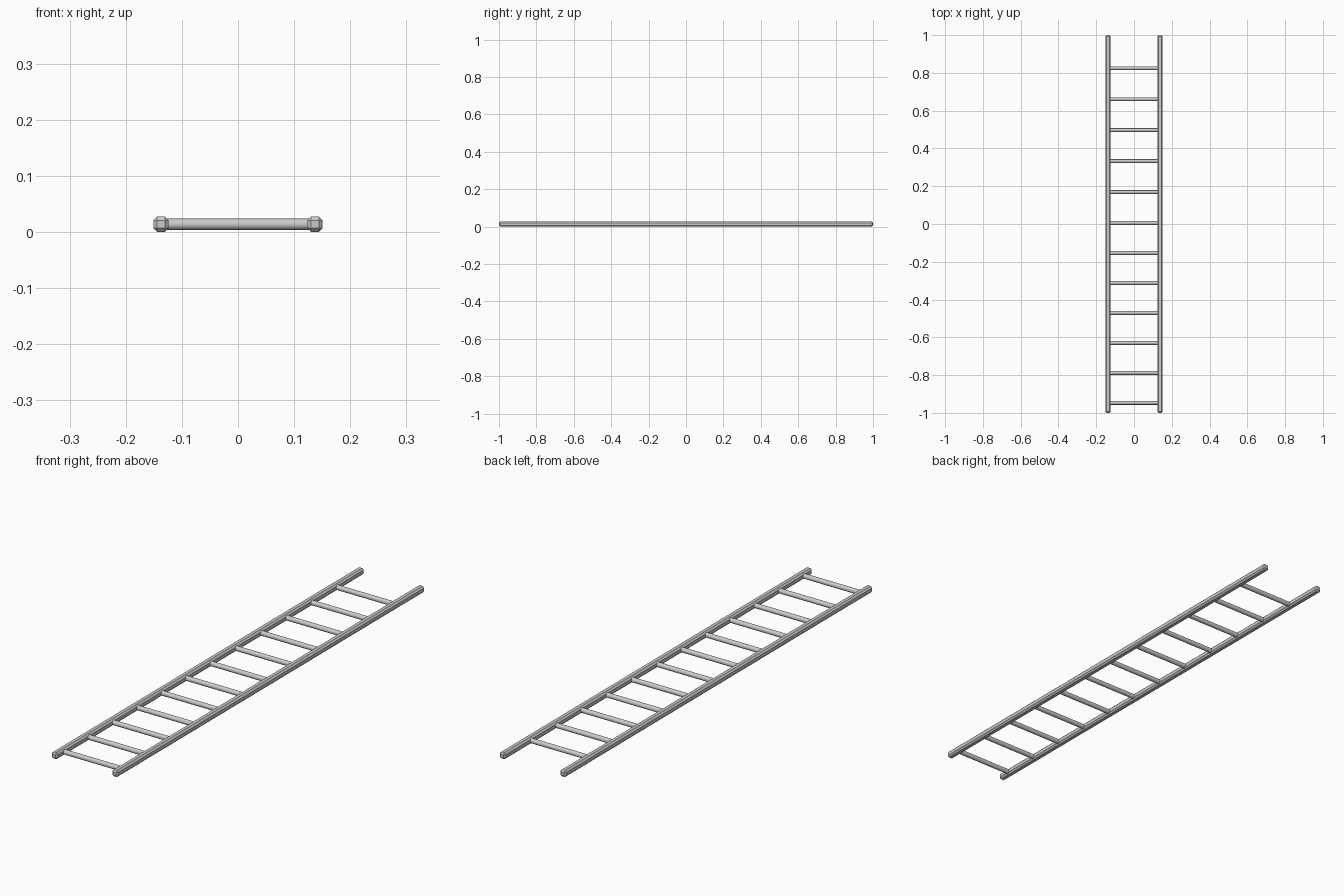
import bpy
import math

if "Cube" in bpy.data.objects:
    bpy.data.objects.remove(bpy.data.objects["Cube"])

RAIL = 0.027      # rail thickness
MID_Z = RAIL / 2
RAIL_X = 0.1375   # rail centre offset


def add_rail(name, x):
    # Long square bar with chamfered edges
    bpy.ops.mesh.primitive_cube_add(size=1, location=(x, 0, MID_Z))
    rail = bpy.context.object
    rail.name = name
    rail.scale = (RAIL, 2.0, RAIL)
    bpy.ops.object.transform_apply(location=False, rotation=False, scale=True)
    bevel = rail.modifiers.new("chamfer", 'BEVEL')
    bevel.width = 0.0065
    bevel.segments = 1


def add_rung(name, y):
    # Round bar running between the rails
    bpy.ops.mesh.primitive_cylinder_add(
        vertices=16, radius=0.010, depth=2 * RAIL_X,
        location=(0, y, MID_Z), rotation=(0, math.pi / 2, 0))
    bpy.context.object.name = name
    bpy.ops.object.shade_smooth_by_angle(angle=math.radians(40))


# Side rails
add_rail("left_rail", -RAIL_X)
add_rail("right_rail", RAIL_X)

# Rungs: spacing is slightly wider in the far half
for i in range(-6, 6):
    step = 0.164 if i > 0 else 0.1587
    add_rung(f"rung_{i + 7:02d}", 0.005 + i * step)
